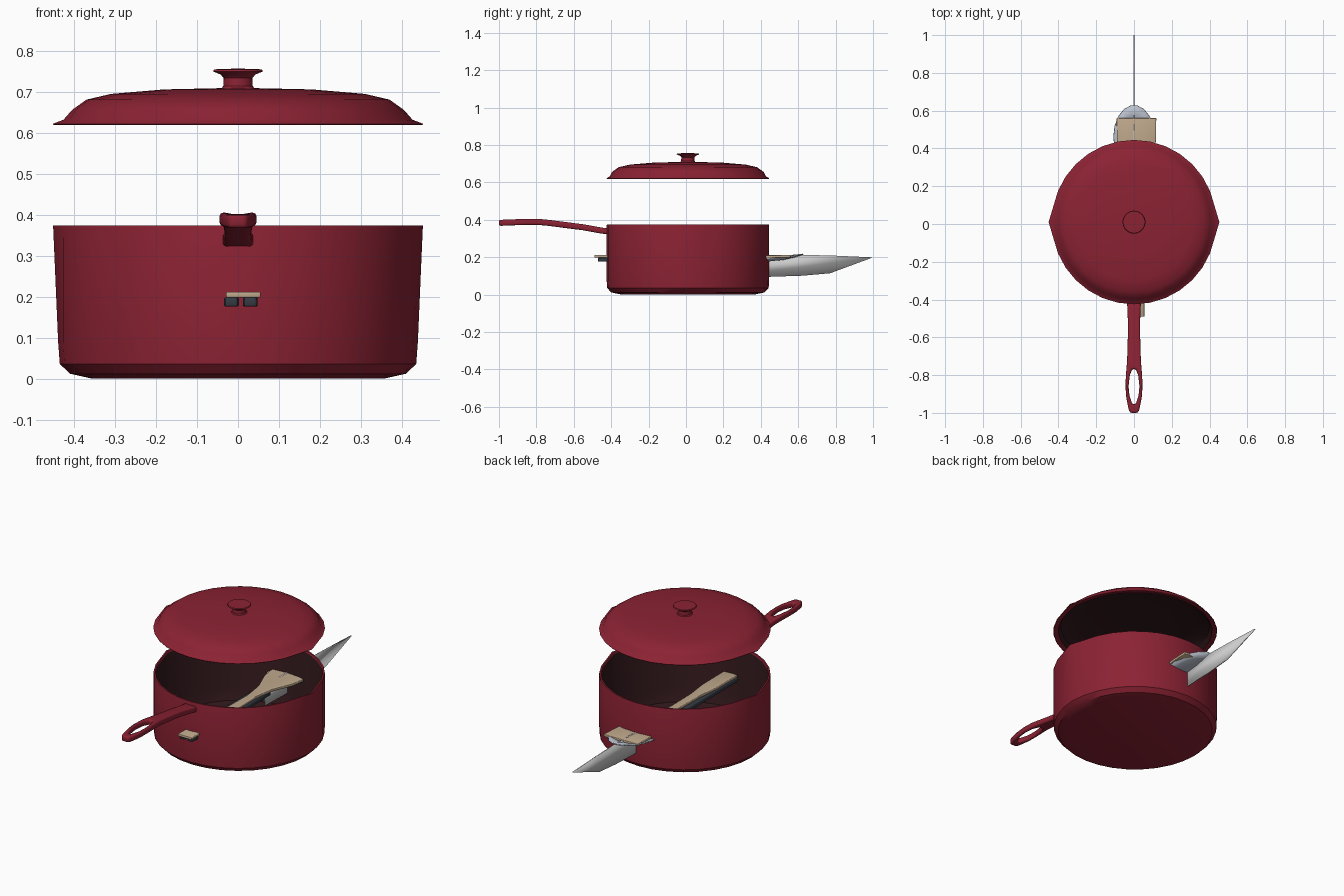
import bpy, bmesh, math

if "Cube" in bpy.data.objects:
    bpy.data.objects.remove(bpy.data.objects["Cube"])

def mat(name, rgb):
    m = bpy.data.materials.new(name)
    m.diffuse_color = (*rgb, 1)
    m.use_nodes = True
    m.node_tree.nodes["Principled BSDF"].inputs["Base Color"].default_value = m.diffuse_color
    return m

RED = mat("red_enamel", (0.26, 0.016, 0.033))
DARK = mat("dark_interior", (0.03, 0.009, 0.011))
WOOD = mat("pale_wood", (0.52, 0.39, 0.26))
BLACK = mat("black_grip", (0.035, 0.042, 0.055))
STEEL = mat("steel", (0.5, 0.54, 0.62))
BLADE = mat("blade_steel", (0.55, 0.55, 0.54))
CY = 0.01          # centre of the round parts

def finish(name, bm, mats, angle=35, merge=True):
    if merge:
        bmesh.ops.remove_doubles(bm, verts=bm.verts, dist=1e-5)
    bmesh.ops.recalc_face_normals(bm, faces=bm.faces)
    me = bpy.data.meshes.new(name)
    bm.to_mesh(me)
    bm.free()
    ob = bpy.data.objects.new(name, me)
    bpy.context.collection.objects.link(ob)
    for m in mats:
        me.materials.append(m)
    bpy.ops.object.select_all(action='DESELECT')
    ob.select_set(True)
    bpy.context.view_layer.objects.active = ob
    bpy.ops.object.shade_smooth_by_angle(angle=math.radians(angle))
    return ob

def revolve(name, prof, mats, dark_from=999, n=32):
    """prof: (radius, z, spout); spout pulls the two side vertices outward."""
    bm = bmesh.new()
    rings = []
    for r, z, s in prof:
        ring = []
        for i in range(n):
            a = 2 * math.pi * i / n
            k = r + (s if i % (n // 2) == 0 else 0)
            ring.append(bm.verts.new((k * math.cos(a), CY + k * math.sin(a), z)))
        rings.append(ring)
    for j in range(len(rings) - 1):
        for i in range(n):
            q = (i + 1) % n
            f = bm.faces.new((rings[j][i], rings[j][q], rings[j + 1][q], rings[j + 1][i]))
            f.material_index = 1 if j >= dark_from else 0
    return finish(name, bm, mats)

def strip(name, rows, thick, m, cx=0.0, bevel=0.0):
    """Flat bar along y. rows: (y, outer half width, inner half width, z, hole starts here)."""
    bm = bmesh.new()
    vs = [[bm.verts.new((cx + x, y, z)) for x in (-o, -i, i, o)] for y, o, i, z, h in rows]
    for j in range(len(rows) - 1):
        for c in range(3):
            if c == 1 and rows[j][4]:
                continue
            bm.faces.new((vs[j][c], vs[j][c + 1], vs[j + 1][c + 1], vs[j + 1][c]))
    ob = finish(name, bm, [m])
    sol = ob.modifiers.new("thickness", 'SOLIDIFY')
    sol.thickness, sol.offset = thick, 0
    if bevel:
        b = ob.modifiers.new("round", 'BEVEL')
        b.width, b.segments, b.limit_method = bevel, 2, 'ANGLE'
    return ob

# Pan body with two pouring lips
revolve("pan_body", [
    (0, 0, 0), (0.36, 0.001, 0), (0.41, 0.012, 0), (0.432, 0.036, 0.003), (0.435, 0.09, 0.004),
    (0.435, 0.367, 0.016), (0.433, 0.374, 0.018), (0.425, 0.374, 0.018), (0.422, 0.365, 0.016),
    (0.422, 0.09, 0.004), (0.40, 0.03, 0), (0.35, 0.016, 0), (0, 0.015, 0)], [RED, DARK], 8)

# Domed lid, hollow beneath
revolve("lid", [
    (0, 0.710, 0), (0.18, 0.706, 0), (0.31, 0.695, 0), (0.37, 0.681, 0), (0.405, 0.656, 0),
    (0.418, 0.632, 0.008), (0.435, 0.622, 0.017), (0.433, 0.619, 0.017), (0.408, 0.624, 0.006),
    (0.395, 0.652, 0), (0.36, 0.672, 0), (0.30, 0.685, 0), (0.18, 0.696, 0), (0, 0.699, 0)],
    [RED, DARK], 8)
revolve("lid_knob", [
    (0, 0.706, 0), (0.043, 0.706, 0), (0.036, 0.714, 0), (0.035, 0.734, 0), (0.042, 0.742, 0),
    (0.061, 0.750, 0), (0.058, 0.755, 0), (0, 0.757, 0)], [RED], n=24)

# Long handle with a hanging loop
strip("pan_handle", [
    (-0.41, 0.038, 0.012, 0.338, 0), (-0.45, 0.034, 0.012, 0.342, 0),
    (-0.55, 0.032, 0.010, 0.360, 0), (-0.66, 0.034, 0.008, 0.374, 0),
    (-0.73, 0.037, 0.008, 0.383, 0), (-0.768, 0.040, 0.010, 0.387, 1),
    (-0.80, 0.043, 0.022, 0.389, 1), (-0.86, 0.045, 0.029, 0.389, 1),
    (-0.91, 0.042, 0.024, 0.387, 1), (-0.955, 0.034, 0.008, 0.385, 0),
    (-0.985, 0.027, 0.008, 0.384, 0), (-1.0, 0.020, 0.007, 0.384, 0)],
    0.032, RED, bevel=0.009)

# Wooden spatula lying on top
strip("wooden_spatula", [
    (-0.49, 0.042, 0.01, 0.205, 0), (-0.22, 0.040, 0.01, 0.204, 0), (-0.10, 0.026, 0.01, 0.203, 0),
    (0.10, 0.023, 0.01, 0.203, 0), (0.22, 0.040, 0.01, 0.203, 0), (0.34, 0.088, 0.02, 0.202, 0),
    (0.44, 0.103, 0.02, 0.202, 0), (0.56, 0.105, 0.02, 0.206, 0)],
    0.014, WOOD, cx=0.013, bevel=0.003)

# Two dark grips side by side beneath it
for name, cx in (("knife_grip", -0.016), ("spoon_grip", 0.030)):
    strip(name, [(-0.47, 0.015, 0.006, 0.187, 0), (-0.44, 0.018, 0.006, 0.187, 0),
                 (-0.05, 0.021, 0.006, 0.187, 0), (0.22, 0.018, 0.006, 0.187, 0)],
          0.022, BLACK, cx=cx, bevel=0.004)

# Steel spoon: thin neck and shallow bowl
strip("spoon_neck", [(0.20, 0.012, 0.004, 0.188, 0), (0.36, 0.016, 0.004, 0.190, 0)],
      0.01, STEEL, cx=0.02)
bm = bmesh.new()
n = 18
rings = []
for t in (1.0, 0.7, 0.35):
    rings.append([bm.verts.new((t * 0.108 * math.cos(2 * math.pi * i / n),
                                0.46 + t * 0.168 * math.sin(2 * math.pi * i / n),
                                0.183 + 0.018 * t * t + 0.018 * t * math.sin(2 * math.pi * i / n)))
                  for i in range(n)])
for a, b in zip(rings, rings[1:]):
    for i in range(n):
        q = (i + 1) % n
        bm.faces.new((a[i], a[q], b[q], b[i]))
bm.faces.new(rings[-1])
bowl = finish("spoon_bowl", bm, [STEEL])
sol = bowl.modifiers.new("thickness", 'SOLIDIFY')
sol.thickness = 0.006

# Knife blade standing on edge
bm = bmesh.new()
bm.faces.new([bm.verts.new((0, y, z)) for y, z in (
    (0.22, 0.205), (0.24, 0.10), (0.44, 0.095), (0.62, 0.101), (0.77, 0.114),
    (1.0, 0.199), (0.80, 0.208), (0.62, 0.213), (0.44, 0.211))])
blade = finish("knife_blade", bm, [BLADE])
sol = blade.modifiers.new("thickness", 'SOLIDIFY')
sol.thickness, sol.offset = 0.007, 0
